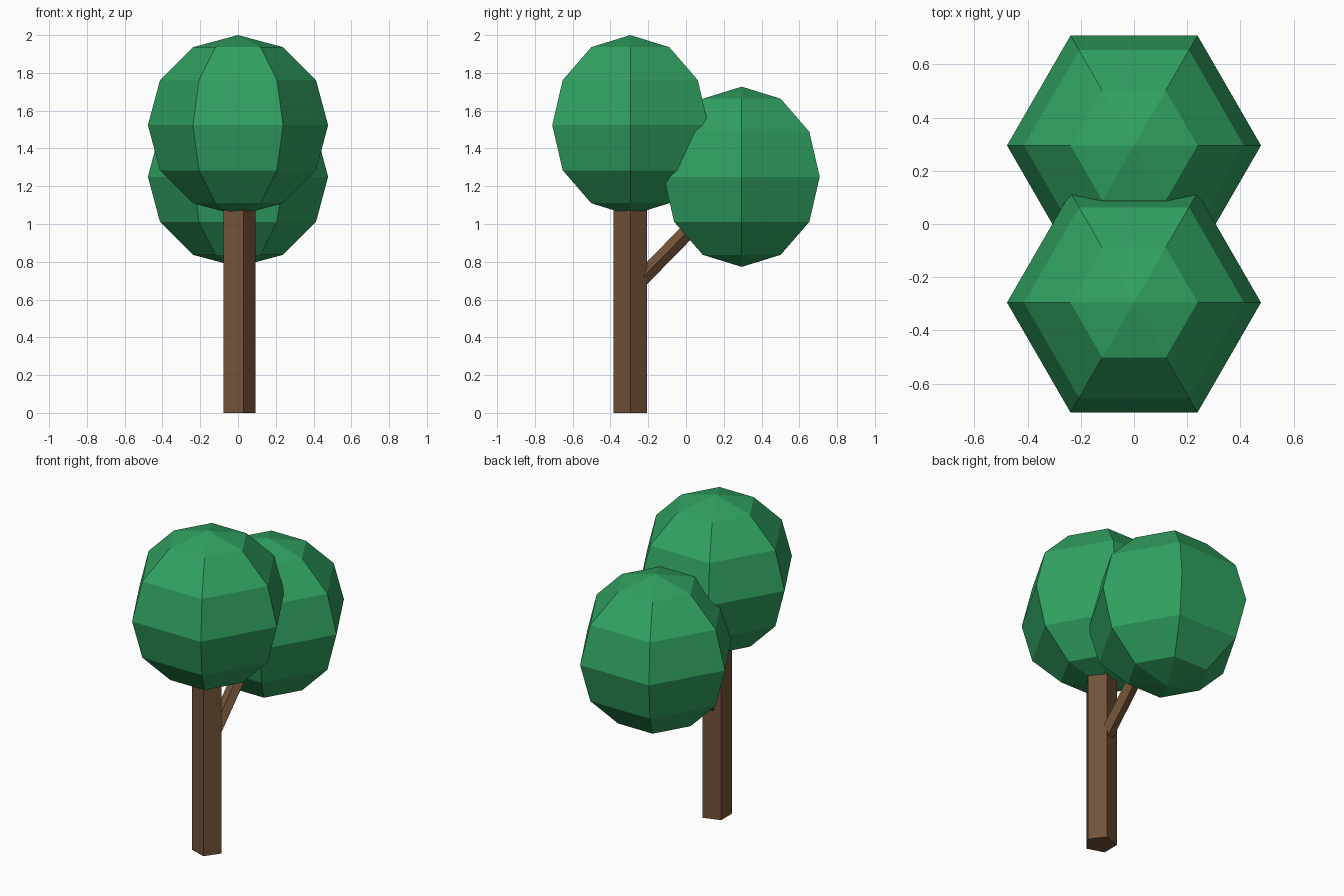
import bpy, bmesh
from math import cos, sin, tau
from mathutils import Vector

if "Cube" in bpy.data.objects:
    bpy.data.objects.remove(bpy.data.objects["Cube"])


def material(name, color):
    m = bpy.data.materials.new(name)
    m.diffuse_color = color
    m.use_nodes = True
    m.node_tree.nodes["Principled BSDF"].inputs["Base Color"].default_value = m.diffuse_color
    return m


BARK = material("bark", (0.17, 0.085, 0.04, 1))
LEAF = material("leaves", (0.03, 0.36, 0.12, 1))


def finish(bm, name, mat):
    bmesh.ops.recalc_face_normals(bm, faces=bm.faces)
    mesh = bpy.data.meshes.new(name)
    bm.to_mesh(mesh)
    bm.free()
    mesh.materials.append(mat)
    obj = bpy.data.objects.new(name, mesh)
    bpy.context.collection.objects.link(obj)
    return obj


def pentagon_beam(name, start, end, radius):
    """Five-sided prism between two points, one corner edge facing +x."""
    start, end = Vector(start), Vector(end)
    side = Vector((1, 0, 0))
    up = (end - start).normalized().cross(side)
    bm = bmesh.new()
    rings = [[bm.verts.new(p + radius * (side * cos(tau * i / 5) + up * sin(tau * i / 5)))
              for i in range(5)] for p in (start, end)]
    for ring in rings:
        bm.faces.new(ring)
    for i in range(5):
        j = (i + 1) % 5
        bm.faces.new((rings[0][i], rings[0][j], rings[1][j], rings[1][i]))
    return finish(bm, name, BARK)


def leaf_ball(name, center, radius=0.477):
    """Low-poly crown with six segments, corners on the x axis."""
    bm = bmesh.new()
    bmesh.ops.create_uvsphere(bm, u_segments=6, v_segments=6, radius=radius)
    # turn so that a corner points to +x whatever the primitive's start angle
    corner = max(bm.verts, key=lambda v: v.co.xy.length).co
    angle = Vector((1, 0)).angle_signed(corner.xy)
    for v in bm.verts:
        x, y = v.co.xy
        v.co.x = x * cos(angle) - y * sin(angle)
        v.co.y = x * sin(angle) + y * cos(angle)
        v.co += Vector(center)
    return finish(bm, name, LEAF)


# Trunk and side branch
pentagon_beam("trunk", (0, -0.295, 0), (0, -0.295, 1.25), 0.0935)
pentagon_beam("branch", (0, -0.285, 0.66), (0, 0.2, 1.155), 0.0437)

# Two crowns
leaf_ball("upper_crown", (0, -0.295, 1.523))
leaf_ball("lower_crown", (0, 0.295, 1.25))
